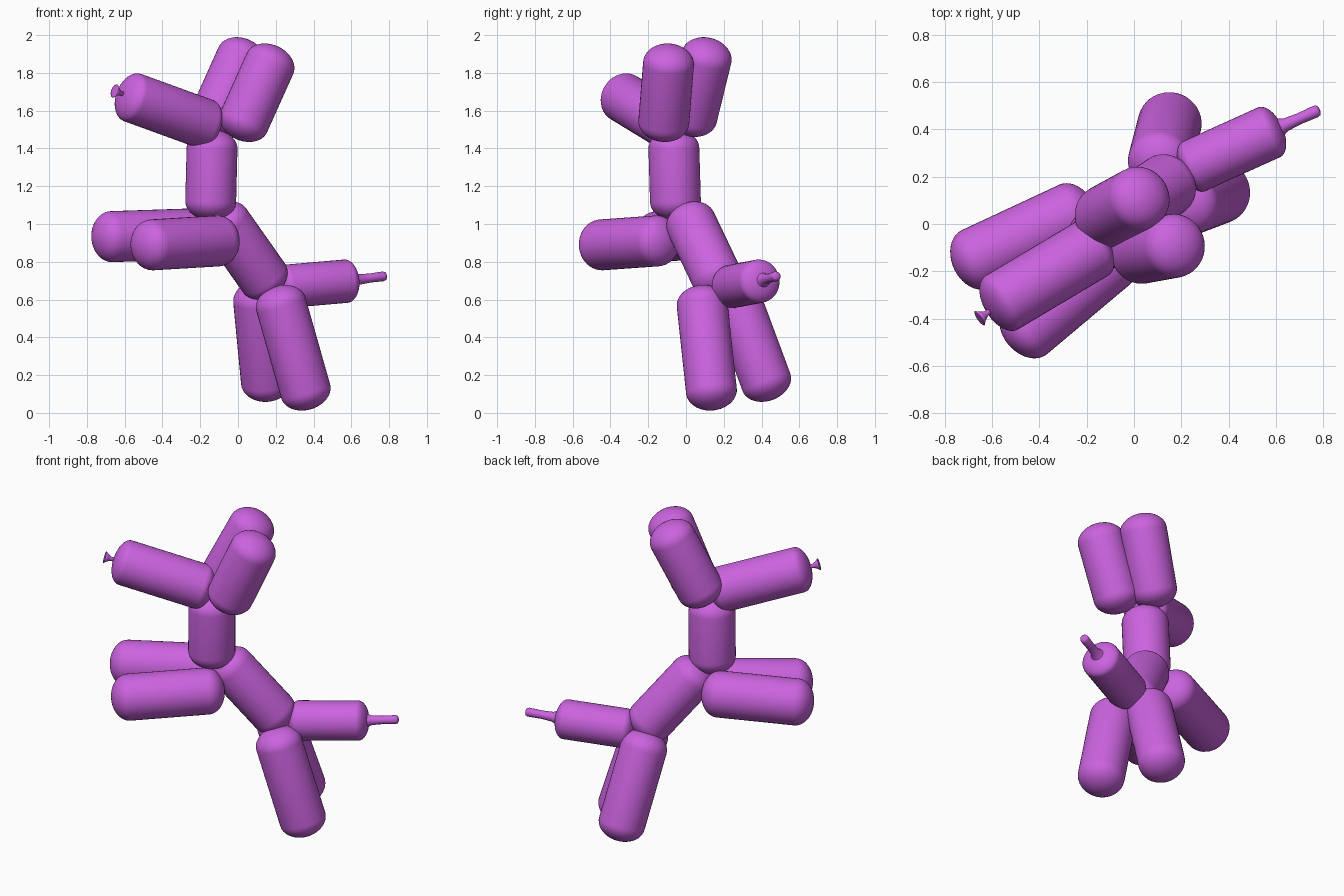
import bpy, bmesh, math
from mathutils import Vector

if "Cube" in bpy.data.objects:
    bpy.data.objects.remove(bpy.data.objects["Cube"])

mat = bpy.data.materials.new("balloon purple")
mat.diffuse_color = (0.60, 0.125, 0.74, 1)
mat.use_nodes = True
mat.node_tree.nodes["Principled BSDF"].inputs["Base Color"].default_value = mat.diffuse_color
SEG = 40


def lathe(name, a, b, profile):
    """Revolve (distance, radius) pairs around the axis from a to b."""
    a, b = Vector(a), Vector(b)
    q = (b - a).to_track_quat('Z', 'Y')
    bm = bmesh.new()
    rings = []
    for d, r in profile:
        if r < 1e-5:
            rings.append([bm.verts.new(a + q @ Vector((0, 0, d)))])
        else:
            rings.append([bm.verts.new(a + q @ Vector((
                r * math.cos(math.tau * i / SEG), r * math.sin(math.tau * i / SEG), d)))
                for i in range(SEG)])
    for lo, hi in zip(rings, rings[1:]):
        for i in range(SEG):
            j = (i + 1) % SEG
            if len(lo) == 1:
                bm.faces.new((lo[0], hi[j], hi[i]))
            elif len(hi) == 1:
                bm.faces.new((lo[i], lo[j], hi[0]))
            else:
                bm.faces.new((lo[i], lo[j], hi[j], hi[i]))
    bmesh.ops.recalc_face_normals(bm, faces=bm.faces)
    for f in bm.faces:
        f.smooth = True
    me = bpy.data.meshes.new(name)
    bm.to_mesh(me)
    bm.free()
    me.materials.append(mat)
    ob = bpy.data.objects.new(name, me)
    bpy.context.collection.objects.link(ob)
    return ob


def bubble(name, a, b, r=0.135, cap_a=0.10, cap_b=0.10):
    """Balloon segment: a straight tube with a rounded dome at each end."""
    length = (Vector(b) - Vector(a)).length
    n = 10
    arc = [(1 - math.cos(t), math.sin(t)) for t in (math.pi / 2 * k / n for k in range(n + 1))]
    prof = [(cap_a * u, r * v) for u, v in arc]
    prof += [(length - cap_b * u, r * v) for u, v in reversed(arc)]
    return lathe(name, a, b, prof)


# Head, neck and body
bubble("muzzle", (-0.12, -0.07, 1.51), (-0.615, -0.365, 1.69), 0.133, 0.07, 0.07)
bubble("neck", (-0.147, -0.053, 1.02), (-0.135, -0.067, 1.50))
bubble("right_ear", (-0.01, -0.125, 1.45), (0.21, -0.085, 1.94))
bubble("left_ear", (-0.16, 0.01, 1.48), (0.06, 0.13, 1.97))
bubble("body", (-0.12, -0.01, 1.08), (0.19, 0.20, 0.64))

# Legs: front pair stretched forward, hind pair standing
bubble("front_leg_left", (-0.53, -0.51, 0.885), (-0.03, -0.09, 0.915))
bubble("front_leg_right", (-0.76, -0.19, 0.93), (-0.17, 0.085, 0.95))
bubble("hind_leg_left", (0.20, 0.075, 0.67), (0.385, 0.145, 0.02))
bubble("hind_leg_right", (0.10, 0.23, 0.69), (0.16, 0.46, 0.07))

# Tail bubble and its thin uninflated end
bubble("tail", (0.20, 0.22, 0.665), (0.625, 0.412, 0.702), 0.115, 0.06, 0.06)
lathe("tail_tip", (0.59, 0.397, 0.70), (0.785, 0.483, 0.725),
      [(0, 0), (0, 0.06), (0.03, 0.04), (0.055, 0.028), (0.12, 0.024),
       (0.195, 0.026), (0.208, 0.022), (0.213, 0.012), (0.214, 0)])

# Tied knot on the nose
lathe("knot", (-0.60, -0.362, 1.685), (-0.655, -0.40, 1.705),
      [(0, 0), (0, 0.012), (0.03, 0.012), (0.05, 0.022), (0.066, 0.036), (0.068, 0.03), (0.06, 0)])
